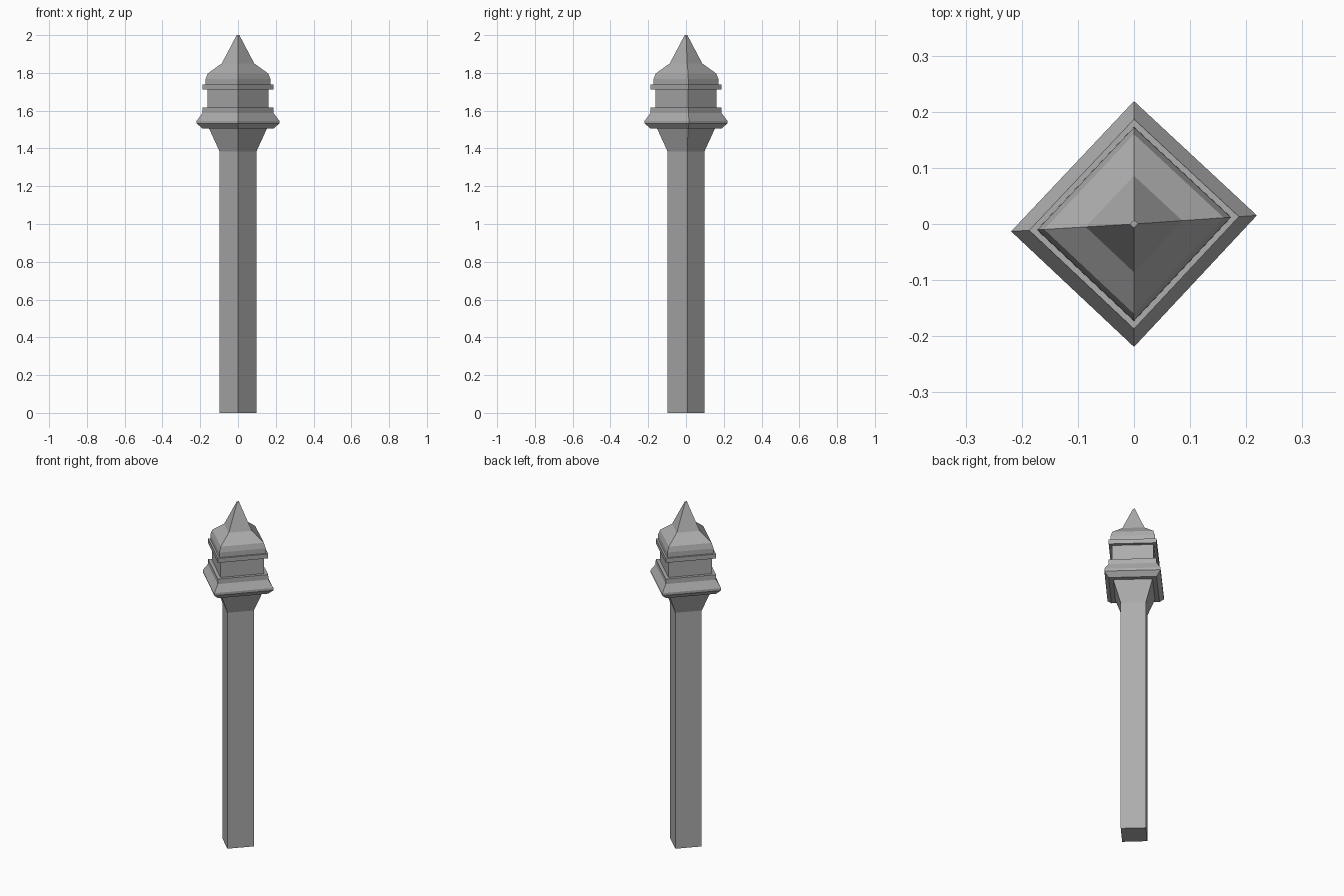
import bpy

if "Cube" in bpy.data.objects:
    bpy.data.objects.remove(bpy.data.objects["Cube"])

# Four slightly skewed corners of the square cross-section (unit radius)
CORNERS = [(1, 0.07), (0, 1), (-1, -0.06), (0, -1)]

# Dark grey paint
paint = bpy.data.materials.new("dark_grey")
paint.diffuse_color = (0.42, 0.42, 0.42, 1)
paint.use_nodes = True
paint.node_tree.nodes["Principled BSDF"].inputs["Base Color"].default_value = paint.diffuse_color


def square_lathe(name, profile, cap_bottom=False, cap_top=False):
    """Sweep a (radius, height) profile around the four corners."""
    verts = [(r * x, r * y, z) for r, z in profile for x, y in CORNERS]
    faces = []
    for ring in range(len(profile) - 1):
        a = ring * 4
        for i in range(4):
            j = (i + 1) % 4
            faces.append((a + i, a + j, a + 4 + j, a + 4 + i))
    if cap_bottom:
        faces.append((3, 2, 1, 0))
    if cap_top:
        n = len(verts)
        faces.append((n - 4, n - 3, n - 2, n - 1))
    mesh = bpy.data.meshes.new(name)
    mesh.from_pydata(verts, [], faces)
    mesh.materials.append(paint)
    obj = bpy.data.objects.new(name, mesh)
    bpy.context.collection.objects.link(obj)
    return obj


# Straight post with flared neck
square_lathe("post_shaft", [(0.098, 0), (0.098, 1.385), (0.153, 1.505)], cap_bottom=True)

# Projecting lower moulding
square_lathe("lower_moulding", [
    (0.153, 1.505), (0.187, 1.505), (0.219, 1.532), (0.219, 1.546),
    (0.188, 1.588), (0.187, 1.617), (0.162, 1.617)])

# Recessed block between the mouldings
square_lathe("head_block", [(0.162, 1.617), (0.162, 1.712)])

# Thin upper band
square_lathe("upper_band", [(0.162, 1.712), (0.187, 1.712), (0.187, 1.738), (0.173, 1.738)])

# Stepped pointed cap
square_lathe("pointed_cap", [
    (0.173, 1.738), (0.172, 1.767), (0.16, 1.797), (0.086, 1.85), (0.007, 2.0)], cap_top=True)
